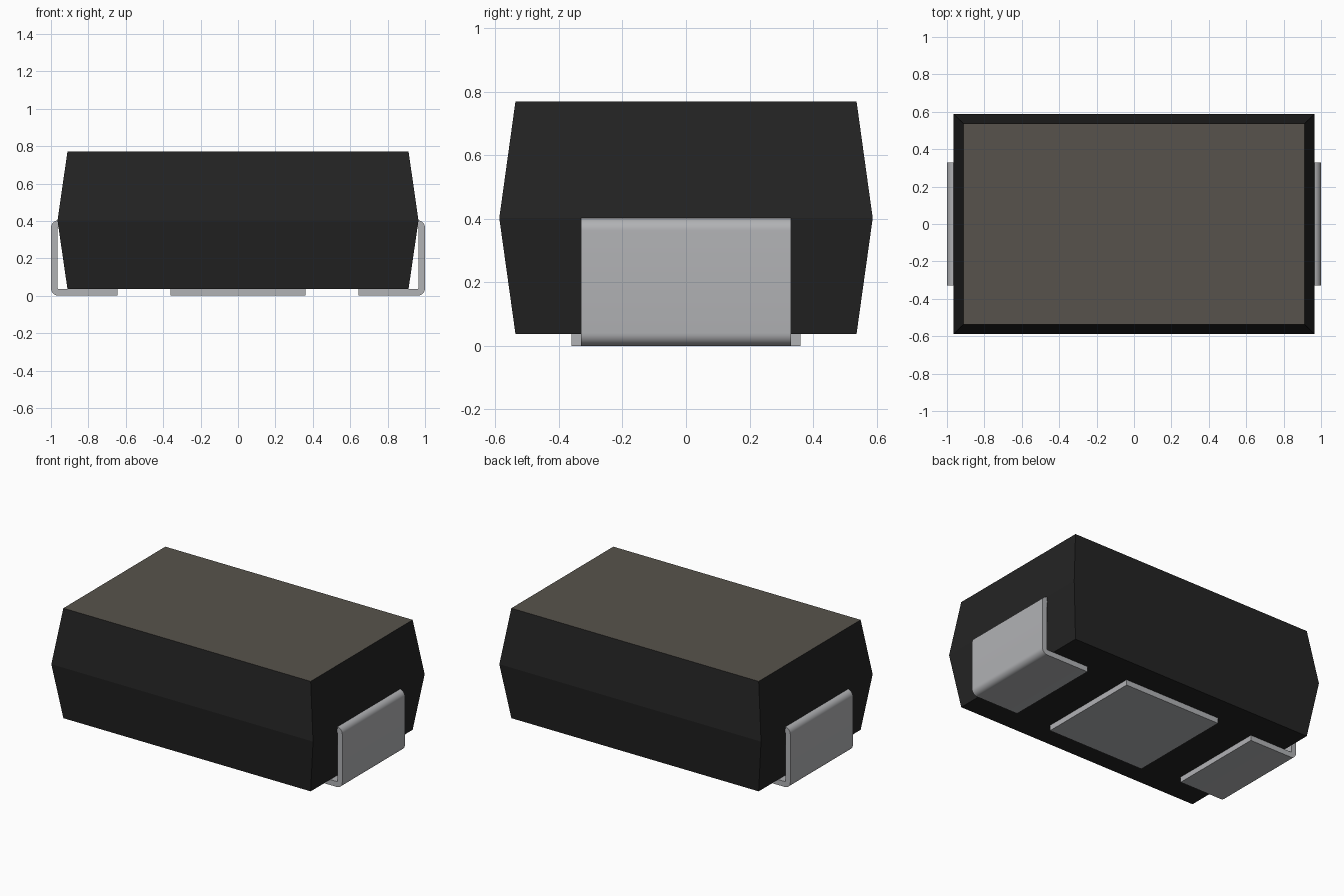
import bpy, bmesh, math

if "Cube" in bpy.data.objects:
    bpy.data.objects.remove(bpy.data.objects["Cube"])


def material(name, rgb):
    m = bpy.data.materials.new(name)
    m.diffuse_color = (*rgb, 1)
    m.use_nodes = True
    m.node_tree.nodes["Principled BSDF"].inputs["Base Color"].default_value = m.diffuse_color
    return m


BLACK = material("black_resin", (0.017, 0.017, 0.017))
TAUPE = material("taupe_top", (0.095, 0.086, 0.072))
METAL = material("tinned_metal", (0.44, 0.445, 0.46))


def finish(name, bm, mats):
    bmesh.ops.recalc_face_normals(bm, faces=bm.faces)
    mesh = bpy.data.meshes.new(name)
    bm.to_mesh(mesh)
    bm.free()
    for m in mats:
        mesh.materials.append(m)
    ob = bpy.data.objects.new(name, mesh)
    bpy.context.collection.objects.link(ob)
    return ob


def smooth(ob):
    bpy.ops.object.select_all(action='DESELECT')
    bpy.context.view_layer.objects.active = ob
    ob.select_set(True)
    bpy.ops.object.shade_smooth_by_angle(angle=math.radians(30))


# Moulded body: three stacked rectangles, widest at the parting line
bm = bmesh.new()
rings = []
for hx, hy, z in ((0.912, 0.537, 0.037), (0.965, 0.588, 0.402), (0.912, 0.537, 0.77)):
    rings.append([bm.verts.new((sx * hx, sy * hy, z))
                  for sx, sy in ((-1, -1), (1, -1), (1, 1), (-1, 1))])
for low, high in zip(rings, rings[1:]):
    for i in range(4):
        j = (i + 1) % 4
        bm.faces.new((low[i], low[j], high[j], high[i]))
bm.faces.new(rings[0][::-1])
top = bm.faces.new(rings[-1])
top.material_index = 1
finish("body", bm, [BLACK, TAUPE])


def arc(cx, cz, r, a0, a1, n=8):
    return [(cx + r * math.cos(math.radians(a0 + (a1 - a0) * i / n)),
             cz + r * math.sin(math.radians(a0 + (a1 - a0) * i / n))) for i in range(n + 1)]


# Folded end leads: strip leaves the body, runs down, and tucks under
T, R, HY, TOP = 0.036, 0.04, 0.33, 0.403
for side, label in ((-1, "left"), (1, "right")):
    profile = [(0.93, TOP)]
    profile += arc(1 - R, TOP - R, R, 90, 0)
    profile += arc(1 - R, R, R, 0, -90)
    profile += [(0.645, 0), (0.645, T)]
    profile += arc(1 - R, R, R - T, -90, 0, 4)
    profile += arc(1 - R, TOP - R, R - T, 0, 90, 4)
    profile += [(0.93, TOP - T)]
    bm = bmesh.new()
    face = bm.faces.new([bm.verts.new((side * x, -HY, z)) for x, z in profile])
    ext = bmesh.ops.extrude_face_region(bm, geom=[face])
    moved = [v for v in ext["geom"] if isinstance(v, bmesh.types.BMVert)]
    bmesh.ops.translate(bm, verts=moved, vec=(0, 2 * HY, 0))
    smooth(finish(label + "_lead", bm, [METAL]))

# Centre pad on the underside
bm = bmesh.new()
bmesh.ops.create_cube(bm, size=1)
for v in bm.verts:
    v.co = (v.co.x * 0.72, v.co.y * 0.72, (v.co.z + 0.5) * 0.038)
finish("centre_pad", bm, [METAL])
